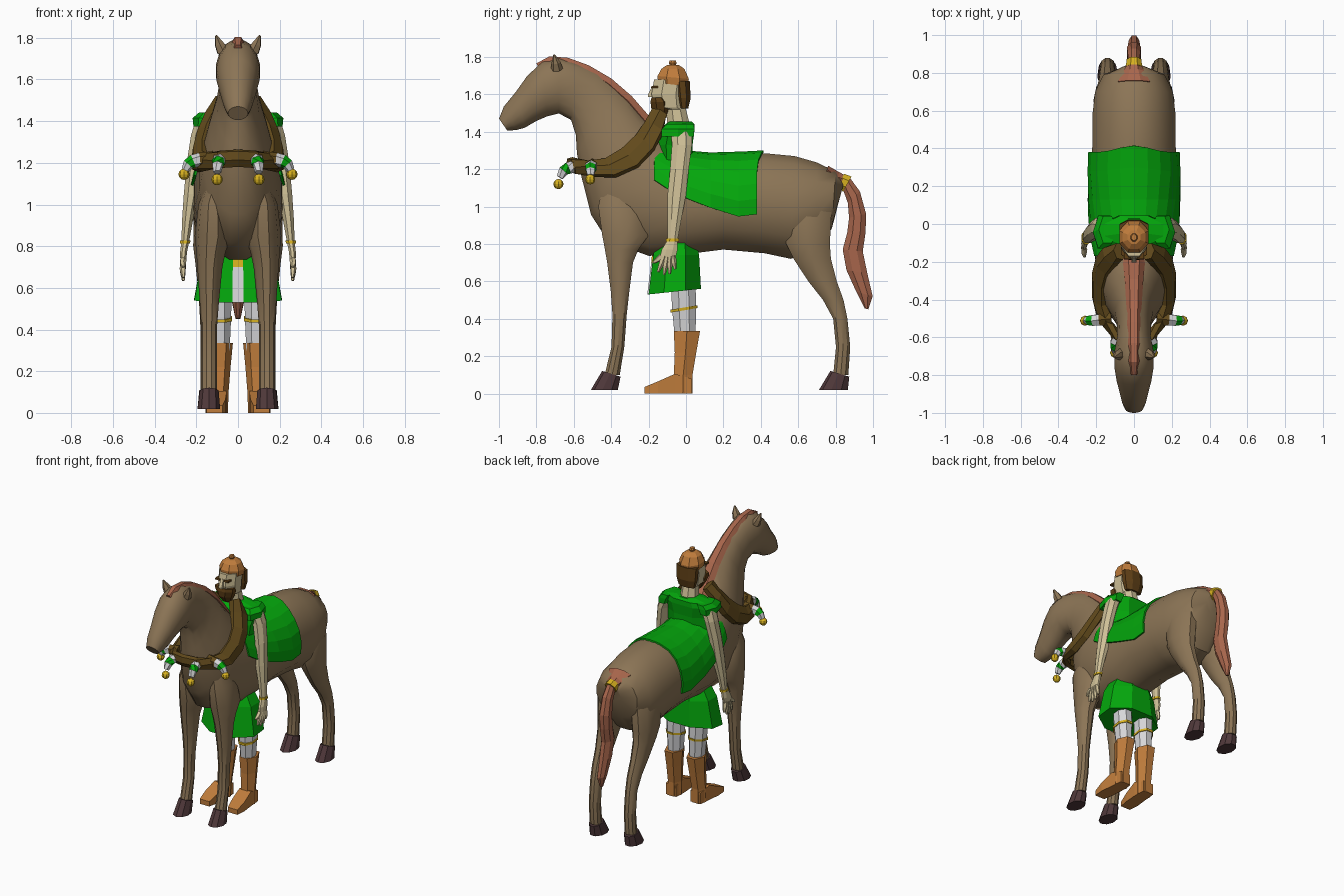
import bpy, bmesh, math
from mathutils import Vector as V

def mat(name, hexcol):
    m = bpy.data.materials.new(name)
    rgb = [int(hexcol[i:i + 2], 16) / 255 for i in (0, 2, 4)]
    m.diffuse_color = [c / 12.92 if c < .04 else ((c + .055) / 1.055) ** 2.4 for c in rgb] + [1]
    return m

BROWN = mat("coat brown", "8c7556")
GREEN = mat("cloth green", "04a80c")
SKIN = mat("skin", "cfc097")
TAN = mat("leather tan", "c07d3c")
HOOF = mat("hoof dark", "4f383a")
MANE = mat("mane red brown", "a8664c")
WHITE = mat("white cloth", "d6d6d8")
GOLD = mat("gold", "d8b220")
OLIVE = mat("scarf brown", "634b1c")
HAIR = mat("hair brown", "5e3f16")

def finish(name, bm, mats, mirror=False, smooth=0):
    bmesh.ops.recalc_face_normals(bm, faces=bm.faces)
    me = bpy.data.meshes.new(name)
    bm.to_mesh(me)
    bm.free()
    for m in mats:
        me.materials.append(m)
    o = bpy.data.objects.new(name, me)
    bpy.context.collection.objects.link(o)
    if mirror:
        o.modifiers.new("mirror", 'MIRROR')
    if smooth:
        bpy.ops.object.select_all(action='DESELECT')
        o.select_set(True)
        bpy.context.view_layer.objects.active = o
        bpy.ops.object.shade_smooth_by_angle(angle=math.radians(smooth))
    return o

def loft(name, rings, mats, n=8, mirror=False, smooth=0, seg=None, caps=(1, 1)):
    """Skin over rings of (centre, half axis u, half axis v); seg = material per span."""
    bm = bmesh.new()
    k = 1 / math.cos(math.pi / n) if n < 10 else 1
    loops = []
    for c, u, v in rings:
        loops.append([bm.verts.new(c + u * k * math.cos(a) + v * k * math.sin(a))
                      for a in (2 * math.pi * (i + .5) / n for i in range(n))])
    for j, (p, q) in enumerate(zip(loops, loops[1:])):
        for i in range(n):
            f = bm.faces.new((p[i], p[(i + 1) % n], q[(i + 1) % n], q[i]))
            f.material_index = seg[j] if seg else 0
    if caps[0]:
        bm.faces.new(loops[0])
    if caps[1]:
        bm.faces.new(loops[-1]).material_index = seg[-1] if seg else 0
    return finish(name, bm, mats if isinstance(mats, list) else [mats], mirror, smooth)

def pair(y0, z0, y1, z1, w, x=0):
    """Ring through an upper and a lower profile point, half width w."""
    return V((x, (y0 + y1) / 2, (z0 + z1) / 2)), V((0, (y0 - y1) / 2, (z0 - z1) / 2)), V((w, 0, 0))

def level(z, y0, y1, x0, x1, tilt=0):
    """Horizontal ring filling a box; tilt raises the back edge."""
    return V(((x0 + x1) / 2, (y0 + y1) / 2, z)), V((0, (y1 - y0) / 2, tilt)), V(((x1 - x0) / 2, 0, 0))

def centred(rows):
    return [level(z, a, b, -w, w) for z, a, b, w in rows]

def tube(points, radii):
    out = []
    for i, p in enumerate(points):
        t = V(points[min(i + 1, len(points) - 1)]) - V(points[max(i - 1, 0)])
        s = t.cross(V((.3, .8, .5))).normalized()
        out.append((V(p), s * radii[i], t.cross(s).normalized() * radii[i]))
    return out

def ball(name, pos, r, m):
    bm = bmesh.new()
    bmesh.ops.create_uvsphere(bm, u_segments=8, v_segments=6, radius=r)
    bmesh.ops.translate(bm, verts=bm.verts, vec=pos)
    return finish(name, bm, [m], True)

# ---- horse body, neck and head in one skin
loft("horse_body", [pair(*r) for r in (
    (.845, 1.13, .81, 1.0, .06), (.80, 1.19, .78, .88, .165), (.70, 1.24, .70, .76, .21),
    (.58, 1.275, .56, .715, .225), (.42, 1.29, .42, .745, .225), (.2, 1.28, .2, .765, .23),
    (0, 1.285, 0, .74, .222), (-.12, 1.37, -.2, .73, .212), (-.19, 1.45, -.42, .81, .19),
    (-.24, 1.505, -.51, .95, .17), (-.3, 1.575, -.56, 1.15, .135), (-.37, 1.645, -.585, 1.28, .105),
    (-.47, 1.72, -.59, 1.38, .092), (-.58, 1.77, -.615, 1.46, .09), (-.68, 1.795, -.68, 1.495, .107),
    (-.77, 1.775, -.74, 1.48, .106), (-.85, 1.70, -.80, 1.455, .094), (-.91, 1.615, -.86, 1.42, .078),
    (-.975, 1.535, -.905, 1.408, .064), (-1.0, 1.47, -.955, 1.405, .048))], BROWN, 16, smooth=35)

# ---- horse legs and hooves
loft("front_legs", [level(*r) for r in (
    (1.15, -.44, -.3, .05, .13), (1.0, -.475, -.22, .05, .19), (.85, -.455, -.19, .035, .208),
    (.77, -.438, -.25, .06, .2), (.7, -.425, -.28, .075, .195),
    (.55, -.405, -.3, .09, .185), (.42, -.395, -.315, .1, .177), (.25, -.4, -.328, .1, .177),
    (.1, -.437, -.352, .1, .178))], BROWN, 10, True, 35)
loft("hind_legs", [level(*r) for r in (
    (1.12, .56, .74, .05, .16), (.97, .5, .785, .05, .212), (.8, .53, .775, .06, .215),
    (.72, .57, .78, .08, .205), (.6, .65, .81, .09, .192), (.5, .73, .845, .095, .185),
    (.4, .785, .865, .1, .18), (.25, .8, .88, .1, .18), (.1, .785, .87, .1, .18))], BROWN, 10, True, 35)
loft("front_hooves", [level(.105, -.445, -.35, .095, .181, -.015),
                      level(.018, -.505, -.365, .088, .192)], HOOF, 9, True)
loft("hind_hooves", [level(.105, .775, .873, .095, .184, -.015),
                     level(.018, .715, .865, .088, .192)], HOOF, 9, True)

# ---- ears, mane, tail
loft("ears", tube([(.072, -.69, 1.735), (.09, -.695, 1.77), (.105, -.705, 1.812)],
                  [.028, .021, .004]), BROWN, 6, True)
loft("mane", [pair(*r) for r in (
    (-.13, 1.40, -.16, 1.36, .045), (-.19, 1.475, -.23, 1.42, .05), (-.29, 1.59, -.33, 1.54, .042),
    (-.4, 1.685, -.43, 1.63, .036), (-.52, 1.755, -.54, 1.7, .032), (-.63, 1.795, -.64, 1.74, .03),
    (-.73, 1.803, -.72, 1.74, .028), (-.8, 1.765, -.78, 1.73, .018))], MANE, 6)
loft("tail", [pair(*r) for r in (
    (.76, 1.218, .74, 1.15, .085), (.82, 1.183, .79, 1.1, .055), (.875, 1.155, .84, 1.09, .03),
    (.93, 1.08, .865, 1.02, .034), (.963, .96, .872, .94, .038), (.96, .86, .862, .86, .038),
    (.945, .76, .838, .77, .036), (.97, .64, .858, .66, .034), (.998, .52, .91, .545, .028),
    (.975, .45, .955, .455, .012))], MANE, 8)
loft("tail_band", [pair(.845, 1.175, .81, 1.1, .042), pair(.885, 1.16, .84, 1.08, .04)], GOLD, 8)

# ---- saddle blanket: open arcs draped over the back
bm = bmesh.new()
arcs = []
for y, zc, h, w, s, bow in ((-.17, 1.06, .3, .213, .27, 0), (-.08, 1.04, .28, .226, .15, 0),
                            (.02, 1.02, .272, .236, .06, 0), (.13, 1.015, .268, .24, -.08, 0),
                            (.28, 1.015, .273, .24, -.25, .02), (.38, 1.017, .277, .237, -.21, .035)):
    a0 = math.asin(s)
    arcs.append([bm.verts.new((w * math.cos(a), y + bow * max(0, math.sin(a)) ** 8, zc + h * math.sin(a)))
                 for a in (a0 + (math.pi - 2 * a0) * i / 12 for i in range(13))])
for p, q in zip(arcs, arcs[1:]):
    for i in range(12):
        bm.faces.new((p[i], p[i + 1], q[i + 1], q[i]))
o = finish("saddle_blanket", bm, [GREEN])
so = o.modifiers.new("thickness", 'SOLIDIFY')
so.thickness, so.offset = .012, 0

# ---- rider tunic with skirt, and front strip
loft("tunic", [level(.545, -.2, .08, -.21, .21, .015)] + centred((
    (.74, -.175, .07, .175), (.84, -.15, .05, .12), (1.1, -.14, .03, .14), (1.2, -.155, .03, .15),
    (1.33, -.165, .035, .175), (1.405, -.15, .045, .2), (1.44, -.11, .045, .17),
    (1.455, -.085, .03, .075))), GREEN, 8)
loft("tunic_strip", [level(.53, -.207, -.197, -.027, .027), level(.7, -.186, -.177, -.025, .025),
                     level(.74, -.182, -.173, -.025, .025)], [WHITE, GOLD], 4, seg=[0, 1])
loft("sleeve_caps", [level(1.442, -.1, .042, .1, .18), level(1.415, -.13, .045, .11, .21),
                     level(1.375, -.13, .042, .13, .208)], GREEN, 6, True)

# ---- arms, hands, bracelets
loft("arms", [level(*r) for r in (
    (1.4, -.08, .03, .12, .205), (1.33, -.075, .032, .15, .226), (1.2, -.085, .015, .175, .246),
    (1.05, -.1, -.002, .19, .26), (.93, -.1, -.025, .215, .268), (.82, -.1, -.045, .235, .272),
    (.77, -.13, -.045, .245, .278), (.71, -.145, -.06, .25, .276))], SKIN, 8, True)
for i, (ty, tz) in enumerate(((-.175, .7), (-.15, .65), (-.118, .635), (-.088, .64), (-.058, .665))):
    loft(f"finger_{i + 1}", tube([(.263, -.13 + i * .015, .735), (.265, (ty - .13 + i * .015) / 2, (tz + .73) / 2),
                                  (.262, ty, tz)], [.013, .012, .006]), SKIN, 5, True)
loft("bracelets", [level(.828, -.106, -.038, .228, .277), level(.814, -.108, -.038, .23, .279)], GOLD, 8, True)

# ---- head, hair, beard, cap
loft("head", centred(((1.42, -.1, .025, .06), (1.52, -.105, 0, .052), (1.53, -.165, 0, .058),
                      (1.6, -.185, 0, .066), (1.68, -.17, .01, .068))), SKIN, 8)
loft("nose", centred(((1.585, -.203, -.15, .014), (1.6, -.203, -.15, .013), (1.645, -.18, -.15, .008))), SKIN, 4)
loft("eyebrows", [level(1.633, -.187, -.15, .016, .052), level(1.645, -.185, -.15, .016, .052)], HAIR, 4, True)
loft("hair", centred(((1.525, -.035, .012, .06), (1.58, -.05, .025, .074), (1.67, -.06, .02, .077))), HAIR, 8)
loft("beard", centred(((1.475, -.155, -.1, .03), (1.52, -.185, -.085, .055), (1.56, -.19, -.09, .07),
                       (1.582, -.185, -.11, .068))), HAIR, 8)
loft("cap", [level(1.652, -.15, .012, -.073, .073, -.01), level(1.69, -.152, .015, -.078, .078, -.008)]
     + centred(((1.735, -.132, -.008, .06), (1.755, -.105, -.035, .034), (1.757, -.088, -.054, .015),
                (1.767, -.092, -.05, .018), (1.78, -.088, -.054, .013))), TAN, 8)

# ---- trousers, garters, boots
loft("trousers", [level(.3, -.06, .05, .04, .13), level(.46, -.075, .055, .033, .142),
                  level(.6, -.08, .05, .03, .15)], WHITE, 8, True)
loft("garters", [level(.445, -.082, .06, .028, .146, .012), level(.46, -.082, .062, .028, .148, .012)], GOLD, 8, True)
loft("boots", [level(.335, -.065, .075, .033, .142), level(.22, -.06, .055, .043, .138),
               level(.1, -.065, .035, .052, .138), level(0, -.07, .035, .055, .14)], TAN, 6, True)
loft("boot_feet", [pair(.03, .08, .03, 0, .04, .098), pair(-.06, .105, -.06, 0, .046, .1),
                   pair(-.15, .065, -.15, 0, .048, .108), pair(-.222, .035, -.222, 0, .038, .112)], TAN, 4, True)

# ---- scarf collar around the horse's neck
rows = ((.075, -.185, 1.515, -.105, 1.485), (.125, -.215, 1.445, -.125, 1.4), (.16, -.265, 1.375, -.175, 1.305),
        (.18, -.34, 1.305, -.26, 1.215), (.18, -.43, 1.25, -.38, 1.162), (.158, -.52, 1.24, -.5, 1.165),
        (.09, -.6, 1.255, -.575, 1.178), (0, -.622, 1.26, -.6, 1.185))
cs = [V((x, (a + c) / 2, (b + d) / 2)) for x, a, b, c, d in rows]
rings = []
for i, (x, a, b, c, d) in enumerate(rows):
    u = V((-.05 * (x > .09), a - c, b - d)) / 2
    t = cs[min(i + 1, 7)] - cs[max(i - 1, 0)] if i < 7 else V((-1, 0, 0))
    rings.append((cs[i], u, t.cross(u).normalized() * (.034 if i < 5 else .026)))
loft("scarf", rings, OLIVE, 6, True, caps=(1, 0))

# ---- striped bell pendants on the scarf
for name, pts, bell in (
        ("side", [(.12, -.5, 1.215), (.185, -.507, 1.215), (.215, -.51, 1.208), (.238, -.51, 1.193), (.253, -.51, 1.165)],
         (.259, -.512, 1.145)),
        ("front", [(.088, -.57, 1.215), (.09, -.605, 1.212), (.094, -.63, 1.205), (.098, -.655, 1.19), (.1, -.675, 1.155)],
         (.1, -.682, 1.12))):
    loft(name + "_pendants", tube(pts, [.036, .029, .028, .024, .017]), [OLIVE, WHITE, GREEN], 6, True, seg=[0, 1, 2, 1])
    ball(name + "_bells", bell, .027, GOLD)
